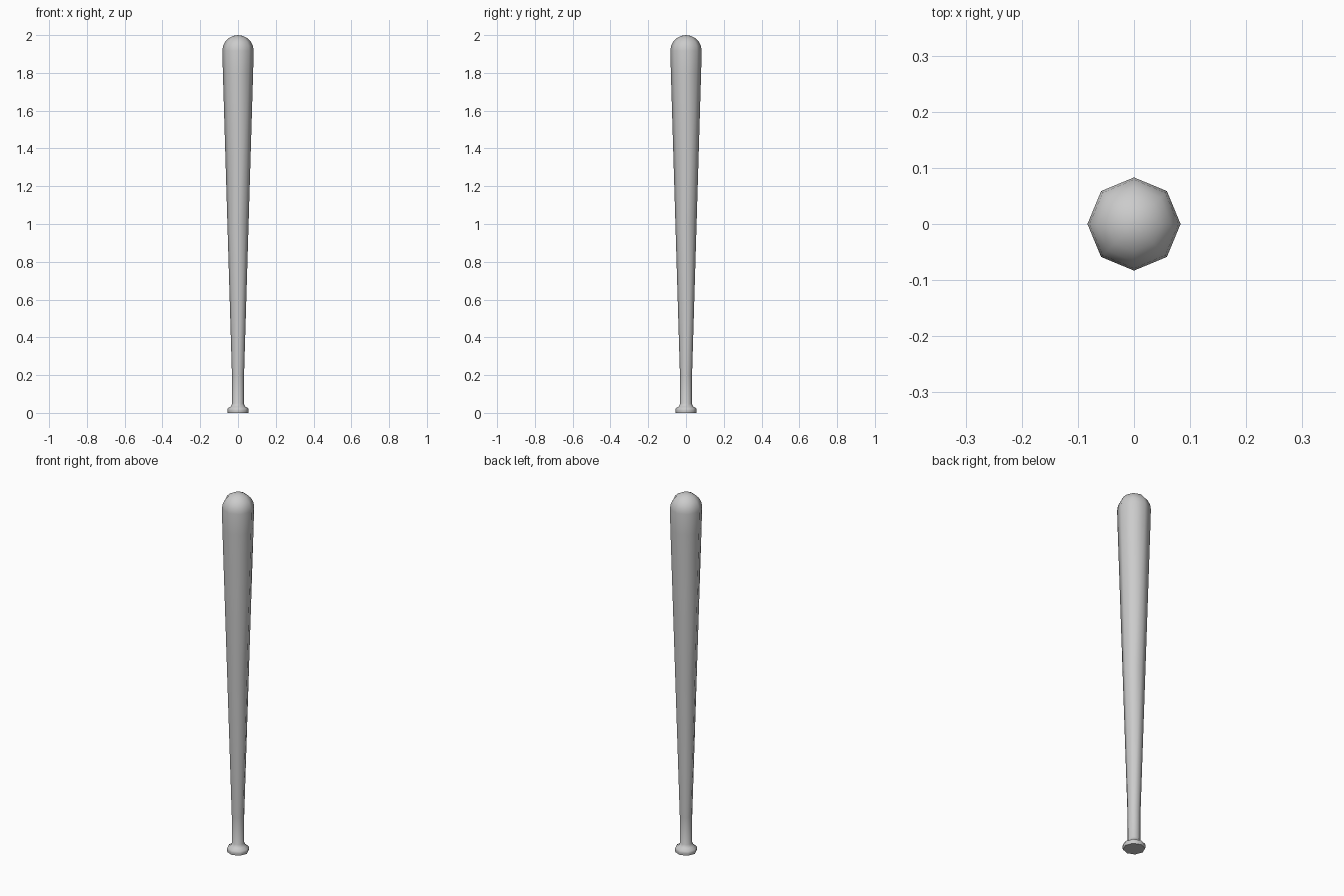
import bpy, bmesh, math

if "Cube" in bpy.data.objects:
    bpy.data.objects.remove(bpy.data.objects["Cube"])

SIDES = 8


def lathe(name, profile):
    """Revolve (radius, z) points into a closed solid; radius 0 makes a pole."""
    bm = bmesh.new()
    rings = []
    for r, z in profile:
        if r == 0:
            rings.append([bm.verts.new((0, 0, z))] * SIDES)
        else:
            rings.append([bm.verts.new((r * math.cos(math.tau * i / SIDES),
                                        r * math.sin(math.tau * i / SIDES), z))
                          for i in range(SIDES)])
    for low, high in zip(rings, rings[1:]):
        for i in range(SIDES):
            j = (i + 1) % SIDES
            corners = dict.fromkeys((low[i], low[j], high[j], high[i]))
            bm.faces.new(list(corners))
    bm.faces.new(rings[0][::-1])
    bmesh.ops.recalc_face_normals(bm, faces=bm.faces)
    mesh = bpy.data.meshes.new(name)
    bm.to_mesh(mesh)
    bm.free()
    obj = bpy.data.objects.new(name, mesh)
    bpy.context.collection.objects.link(obj)
    return obj


# Knob, handle and tapering barrel
profile = [(0.055, 0), (0.057, 0.012), (0.055, 0.024), (0.039, 0.033),
           (0.031, 0.05), (0.032, 0.2), (0.056, 1.0), (0.08, 1.8)]

# Rounded tip
R = 0.083
for k in range(5):
    a = math.radians(90 * k / 5)
    profile.append((R * math.cos(a), 2 - R + R * math.sin(a)))
profile.append((0, 2.0))

bat = lathe("bat", profile)
bpy.context.view_layer.objects.active = bat
bat.select_set(True)
bpy.ops.object.shade_smooth_by_angle(angle=math.radians(50))
